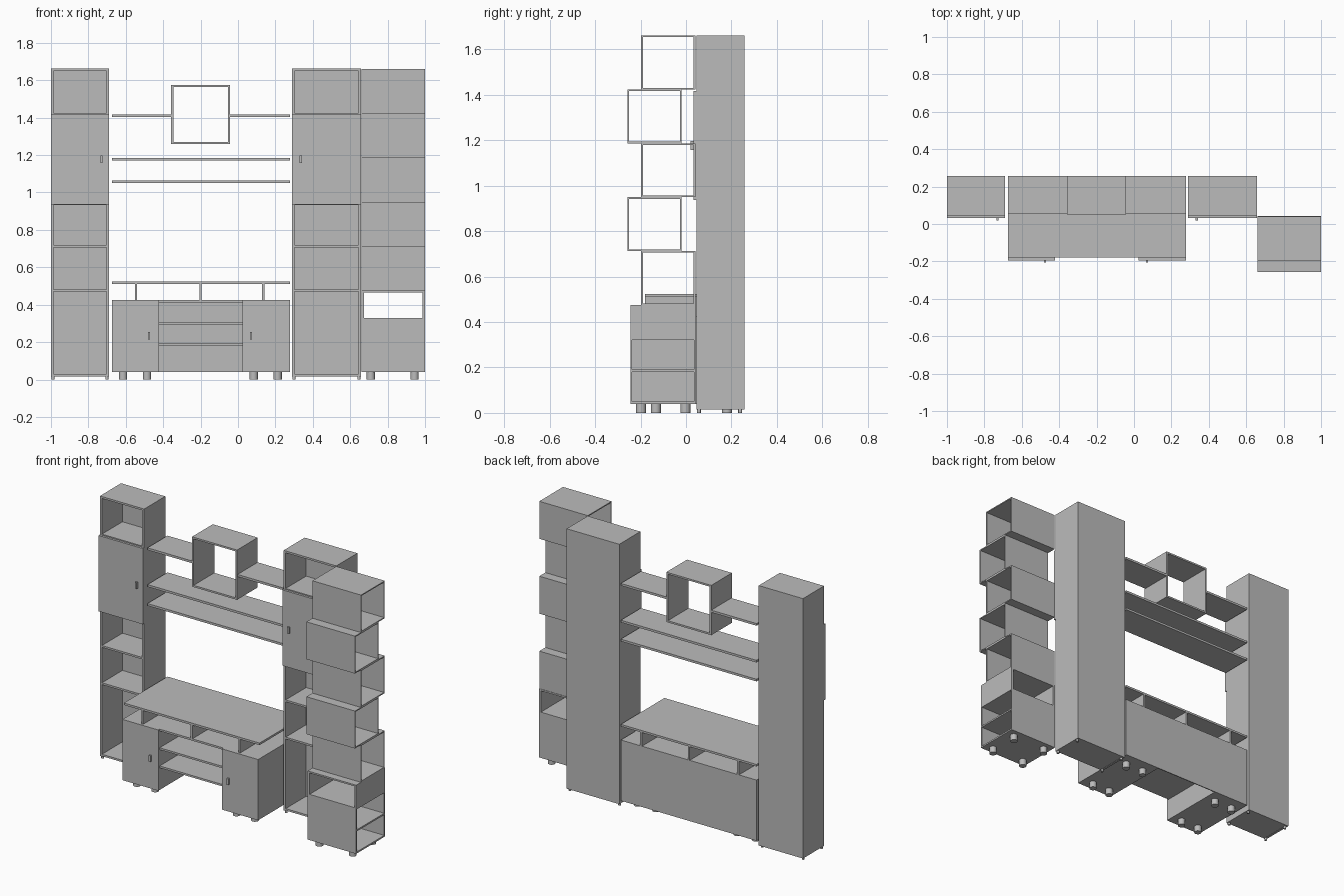
import bpy, bmesh
from mathutils import Vector, Matrix

if "Cube" in bpy.data.objects:
    bpy.data.objects.remove(bpy.data.objects["Cube"])

grey = bpy.data.materials.new("plain grey")
grey.diffuse_color = (0.5, 0.5, 0.5, 1)
grey.use_nodes = True
grey.node_tree.nodes["Principled BSDF"].inputs["Base Color"].default_value = grey.diffuse_color


def finish(name, bm):
    me = bpy.data.meshes.new(name)
    bm.to_mesh(me)
    bm.free()
    me.materials.append(grey)
    ob = bpy.data.objects.new(name, me)
    bpy.context.collection.objects.link(ob)
    return ob


def boards(name, *boxes):
    """One object from boxes given as (x0, x1, y0, y1, z0, z1)."""
    bm = bmesh.new()
    for x0, x1, y0, y1, z0, z1 in boxes:
        mid = Vector((x0 + x1, y0 + y1, z0 + z1)) / 2
        size = Matrix.Diagonal((x1 - x0, y1 - y0, z1 - z0, 1))
        bmesh.ops.create_cube(bm, size=1, matrix=Matrix.Translation(mid) @ size)
    return finish(name, bm)


def legs(name, xs, ys, r, h):
    """A set of round legs standing on the floor."""
    bm = bmesh.new()
    for x in xs:
        for y in ys:
            bmesh.ops.create_cone(bm, cap_ends=True, segments=20, radius1=r, radius2=r,
                                  depth=h, matrix=Matrix.Translation((x, y, h / 2)))
    for f in bm.faces:
        f.smooth = len(f.verts) == 4
    for e in bm.edges:
        e.smooth = all(f.smooth for f in e.link_faces)
    finish(name, bm)


BACK = 0.257

# Two tall towers with open shelves and one door each
for side, x0, x1, hx in (("left", -1.0, -0.69, -0.73), ("middle", 0.288, 0.657, 0.336)):
    t, y0 = 0.014, 0.046
    a, b = x0 + t, x1 - t
    parts = [(x0, a, y0, BACK, 0.015, 1.662), (b, x1, y0, BACK, 0.015, 1.662),
             (a, b, BACK - 0.006, BACK, 0.015, 1.662)]
    for z in (0.017, 0.47, 0.706, 0.934, 1.412, 1.65):
        parts.append((a, b, y0, BACK - 0.006, z, z + 0.012))
    boards(side + "_tower", *parts)
    boards(side + "_tower_door", (x0, x1, 0.032, y0, 0.937, 1.417))
    boards(side + "_tower_handle", (hx - 0.006, hx + 0.006, 0.02, 0.032, 1.157, 1.197))
    legs(side + "_tower_feet", (x0 + 0.011, x1 - 0.011), (0.057, 0.238), 0.008, 0.016)

# Low console: two cabinets, open shelves between, raised top board
X0, X1, YF = -0.674, 0.277, -0.18
for side, x0, x1, hx in (("left", X0, -0.423, -0.476), ("right", 0.023, X1, 0.07)):
    t, yb = 0.012, BACK - 0.006
    boards(side + "_console_cabinet",
           (x0, x0 + t, YF, yb, 0.04, 0.425), (x1 - t, x1, YF, yb, 0.04, 0.425),
           (x0 + t, x1 - t, YF, yb, 0.04, 0.052), (x0 + t, x1 - t, YF, yb, 0.413, 0.425))
    boards(side + "_console_door", (x0, x1, YF - 0.014, YF, 0.04, 0.425))
    boards(side + "_console_handle", (hx - 0.006, hx + 0.006, -0.206, -0.194, 0.213, 0.253))
    c = (x0 + x1) / 2
    legs(side + "_console_legs", (c - 0.066, c + 0.062), (-0.133, 0.18), 0.022, 0.04)
boards("console_back", (X0, X1, BACK - 0.006, BACK, 0.04, 0.425))
for i, z in enumerate((0.18, 0.295, 0.413)):
    boards(f"console_shelf_{i + 1}", (-0.423, 0.023, YF, BACK - 0.006, z, z + 0.012))
for i, x in enumerate((-0.545, -0.2, 0.135)):
    boards(f"console_top_support_{i + 1}", (x - 0.006, x + 0.006, YF, BACK, 0.425, 0.511))
boards("console_top", (X0, X1, YF, BACK, 0.511, 0.524))

# Wall shelves and the open square box
SY = 0.056
for i, z in enumerate((1.05, 1.17)):
    boards(f"long_wall_shelf_{i + 1}", (X0, X1, SY, BACK, z, z + 0.014))
boards("short_wall_shelf_left", (X0, -0.357, SY, BACK, 1.403, 1.417))
boards("short_wall_shelf_right", (-0.042, X1, SY, BACK, 1.403, 1.417))
bx0, bx1, bz0, bz1, t = -0.357, -0.042, 1.258, 1.574, 0.011
boards("wall_box", (bx0, bx1, 0.05, BACK, bz0, bz0 + t), (bx0, bx1, 0.05, BACK, bz1 - t, bz1),
       (bx0, bx0 + t, 0.05, BACK, bz0 + t, bz1 - t), (bx1 - t, bx1, 0.05, BACK, bz0 + t, bz1 - t))

# Right column: base cabinet, upper bay open front to back, lower bays open to the side
cx0, cx1, cy0, cy1 = 0.66, 1.0, -0.245, 0.044
boards("column_base",
       (cx0, cx0 + 0.013, cy0, cy1, 0.04, 0.475),
       (cx1 - 0.013, cx1, cy0, cy1, 0.328, 0.475),
       (cx0 + 0.013, cx1 - 0.013, cy0, cy1, 0.465, 0.475),
       (cx0 + 0.013, cx1, cy0, cy1, 0.32, 0.33),
       (cx0 + 0.013, cx1, cy0, cy0 + 0.008, 0.04, 0.32),
       (cx0 + 0.013, cx1, cy1 - 0.008, cy1, 0.04, 0.32),
       (cx0 + 0.013, cx1, cy0 + 0.008, cy1 - 0.008, 0.18, 0.19),
       (cx0 + 0.013, cx1, cy0 + 0.008, cy1 - 0.008, 0.04, 0.05))
legs("column_legs", (0.71, 0.944), (-0.198, -0.003), 0.022, 0.04)

# Five staggered boxes, open through from side to side
h, t = 0.2373, 0.007
for i in range(5):
    y0 = -0.257 if i % 2 else -0.197
    y1, z0 = y0 + 0.238, 0.475 + i * h
    z1 = z0 + h
    boards(f"column_box_{i + 1}",
           (cx0, cx1, y0, y1, z0, z0 + t), (cx0, cx1, y0, y1, z1 - t, z1),
           (cx0, cx1, y0, y0 + t, z0 + t, z1 - t), (cx0, cx1, y1 - t, y1, z0 + t, z1 - t))
